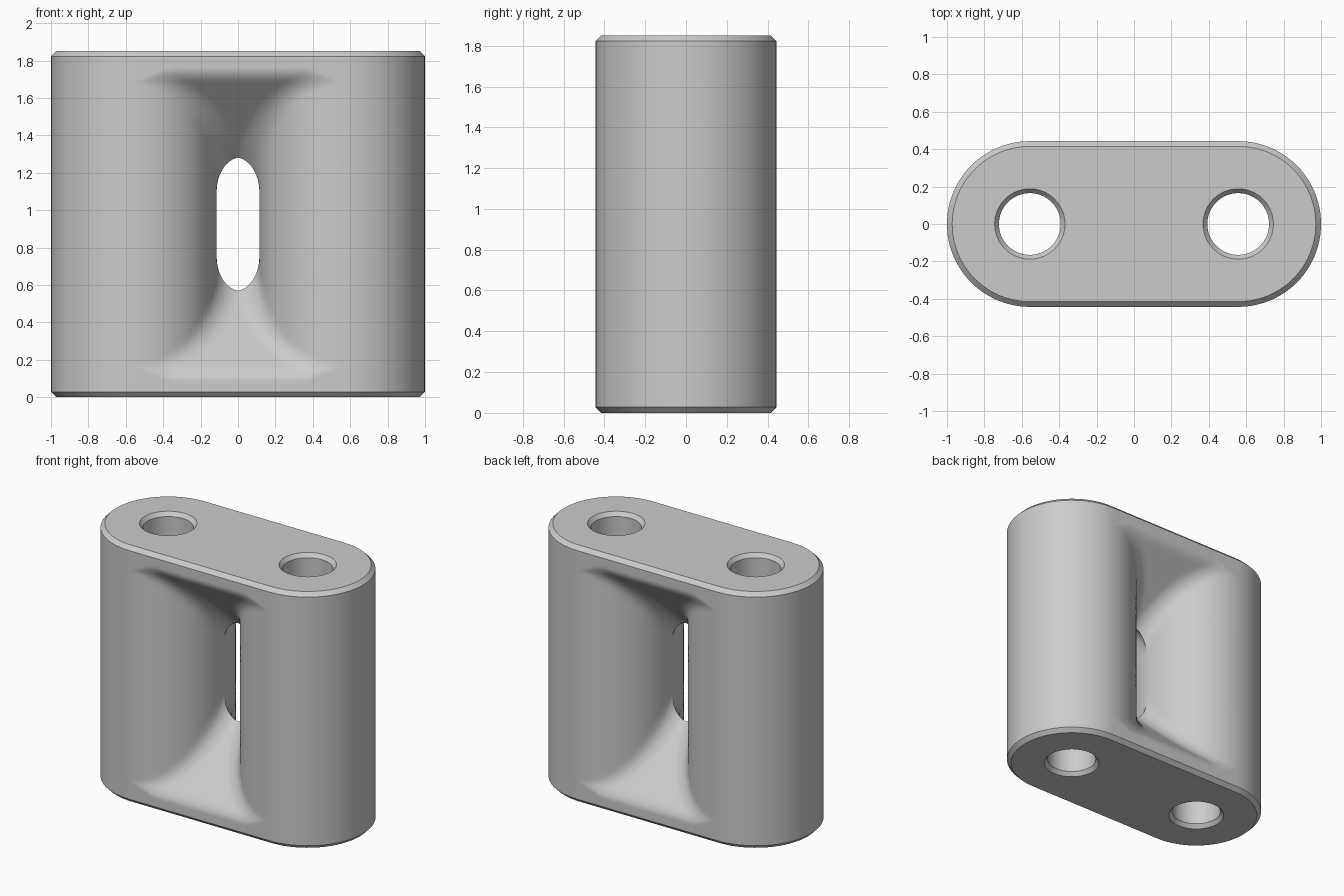
import bpy
import bmesh
from math import sin, cos, pi, hypot, sqrt

cube = bpy.data.objects.get("Cube")
if cube:
    bpy.data.objects.remove(cube, do_unlink=True)

HEIGHT, MID = 1.85, 0.925
R = 0.443             # radius of the rounded ends
CX = 1 - R            # their centre
RAMP = 0.125          # height where the sloped recess floor starts
FILLET = 0.13         # rounding between floor and side walls
SOFT = 0.04           # rounding of the recess rim
BEVEL, BORE, SINK = 0.028, 0.165, 0.188
INNER, OUTER = 40, 24


def gap(x, y, z):
    """Positive in the open recess, negative in the solid."""
    rho = hypot(CX - x, y)
    wall = rho - R
    u = z - RAMP
    if abs(u) < SOFT:
        u = (u + SOFT) ** 2 / (4 * SOFT)
    floor = (max(u, 0) + y - R) * sqrt(0.5)
    c = sqrt(0.5) * y / max(rho, 0.001)
    a, b = wall - FILLET, floor - FILLET
    if a < b * c and b < a * c:
        return FILLET - sqrt((a * a + b * b - 2 * a * b * c) / (1 - c * c))
    return min(wall, floor)


def solve(test, lo, hi):
    """Boundary between test false at lo and true at hi."""
    for _ in range(30):
        m = (lo + hi) / 2
        lo, hi = (lo, m) if test(m) else (m, hi)
    return hi


def depth(x, z):
    if gap(x, 0, z) >= 0:
        return 0
    if gap(x, R, z) <= 0:
        return R
    return solve(lambda y: gap(x, y, z) > 0, 0, R)


def outline(z, inset=0, recess=False):
    """One row from the middle to the side, for a quarter of the body."""
    x0 = 0
    if recess and gap(0, 0, z) > 0:
        x0 = solve(lambda x: gap(x, 0, z) <= 0, 0, CX)
    pts = []
    for j in range(INNER):
        x = x0 + (CX - x0) * (1 - cos(j / INNER * pi / 2))
        y = depth(x, z) if recess else R - inset
        if x0 > 0 and j == 0:
            y = 0
        pts.append((x, -y, z - MID))
    for k in range(OUTER + 1):
        a = k / OUTER * pi / 2
        pts.append((CX + (R - inset) * sin(a), -(R - inset) * cos(a), z - MID))
    return pts


def bore(z, r):
    angles = [j / INNER * pi / 2 for j in range(INNER)]
    angles += [pi / 2 + k / OUTER * pi / 2 for k in range(OUTER + 1)]
    return [(CX - r * cos(a), -r * sin(a), z - MID) for a in angles]


# Rows run from inside the bore, over the cap, and up the outer face
apex = solve(lambda z: gap(0, 0, z) > 0, RAMP, MID)
rows = [bore(MID, BORE), bore(BEVEL, BORE), bore(0, SINK),
        outline(0, BEVEL), outline(BEVEL)]
start = RAMP - SOFT
heights = [start + i * SOFT / 4 for i in range(8)]
heights += [RAMP + SOFT + (apex - RAMP - SOFT) * i / 36 for i in range(36)]
heights += [apex + 0.2 * (1 - cos(i / 20 * pi / 2)) for i in range(21)]
heights += [MID]
rows += [outline(z, recess=True) for z in heights]

bm = bmesh.new()
grid = [[bm.verts.new(p) for p in row] for row in rows]
for low, high in zip(grid, grid[1:]):
    for j in range(len(low) - 1):
        bm.faces.new((low[j], low[j + 1], high[j + 1], high[j]))
centre = bm.verts.new((0, 0, -MID))
bm.faces.new((grid[2][0], grid[3][0], centre))
bmesh.ops.remove_doubles(bm, verts=bm.verts, dist=0.00005)
bmesh.ops.recalc_face_normals(bm, faces=bm.faces)
mesh = bpy.data.meshes.new("twin_bore_block")
bm.to_mesh(mesh)
bm.free()

block = bpy.data.objects.new("twin_bore_block", mesh)
bpy.context.collection.objects.link(block)
block.location.z = MID
bpy.ops.object.select_all(action="DESELECT")
block.select_set(True)
bpy.context.view_layer.objects.active = block

# Mirror the piece to all sides
mirror = block.modifiers.new("mirror", "MIRROR")
mirror.use_axis = (True, True, True)
mirror.merge_threshold = 0.0002
bpy.ops.object.modifier_apply(modifier=mirror.name)
bm = bmesh.new()
bm.from_mesh(mesh)
bmesh.ops.recalc_face_normals(bm, faces=bm.faces)
bm.to_mesh(mesh)
bm.free()
bpy.ops.object.shade_smooth_by_angle(angle=pi / 6)

# Plain grey
grey = bpy.data.materials.new("plain_grey")
grey.use_nodes = True
colour = (0.6, 0.6, 0.6, 1)
grey.diffuse_color = colour
grey.node_tree.nodes["Principled BSDF"].inputs["Base Color"].default_value = colour
mesh.materials.append(grey)
